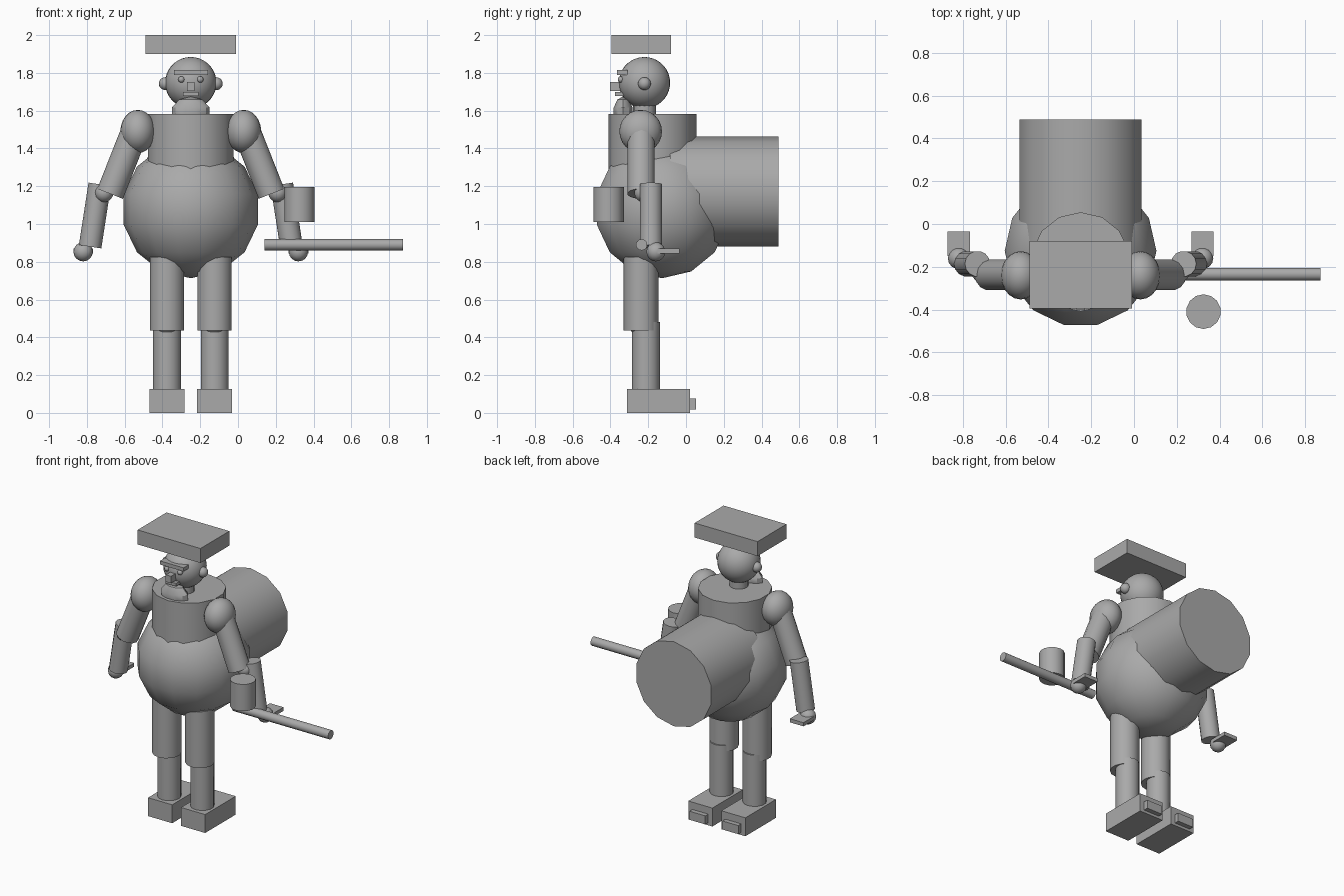
import bpy
from math import pi, radians
from mathutils import Vector

if "Cube" in bpy.data.objects:
    bpy.data.objects.remove(bpy.data.objects["Cube"], do_unlink=True)

grey = bpy.data.materials.new("plain_grey")
grey.use_nodes = True
COLOUR = (0.4, 0.4, 0.4, 1)
grey.diffuse_color = COLOUR
grey.node_tree.nodes["Principled BSDF"].inputs["Base Color"].default_value = COLOUR

MID = -0.25   # symmetry plane of the figure


def finish(name, smooth=True):
    ob = bpy.context.object
    ob.name = name
    ob.data.materials.append(grey)
    bpy.ops.object.transform_apply(location=False, rotation=True, scale=True)
    if smooth:
        bpy.ops.object.shade_smooth_by_angle(angle=radians(35))
    return ob


def box(name, low, high):
    low, high = Vector(low), Vector(high)
    bpy.ops.mesh.primitive_cube_add(size=1, location=(low + high) / 2)
    bpy.context.object.scale = high - low
    return finish(name, False)


def ball(name, centre, radii, segments=24, rings=14):
    bpy.ops.mesh.primitive_uv_sphere_add(segments=segments, ring_count=rings, location=centre)
    ob = bpy.context.object
    ob.scale = radii if isinstance(radii, tuple) else (radii,) * 3
    # put a vertex of each ring on the y axis
    ob.rotation_euler.z = pi / 2
    if isinstance(radii, tuple):
        ob.scale = (radii[1], radii[0], radii[2])
    return finish(name)


def rod(name, start, end, radius, sides=14):
    start, end = Vector(start), Vector(end)
    axis = end - start
    bpy.ops.mesh.primitive_cylinder_add(vertices=sides, radius=radius, depth=axis.length,
                                        location=(start + end) / 2)
    bpy.context.object.rotation_euler = axis.to_track_quat('Z', 'Y').to_euler()
    return finish(name)


# Trunk and back barrel
ball("belly", (MID, -0.126, 1.077), 0.364, 14, 7)
rod("chest", (MID, -0.177, 1.25), (MID, -0.177, 1.582), 0.232)
rod("barrel", (MID, -0.085, 1.172), (MID, 0.49, 1.172), 0.292)
rod("neck", (MID, -0.22, 1.55), (MID, -0.22, 1.68), 0.06)

# Head and face
ball("head", (MID, -0.22, 1.748), 0.136, 28, 18)
box("hat", (MID - 0.24, -0.395, 1.9), (MID + 0.24, -0.08, 2.0))
box("brow", (MID - 0.09, -0.365, 1.79), (MID + 0.09, -0.31, 1.815))
box("nose", (MID - 0.02, -0.402, 1.704), (MID + 0.02, -0.33, 1.752))
box("mouth", (MID - 0.04, -0.375, 1.677), (MID + 0.04, -0.31, 1.698))
ball("beard", (MID, -0.333, 1.59), (0.105, 0.055, 0.085), 10, 5)

# Paired parts
for side, s in (("left", 1), ("right", -1)):
    def at(x, y, z):
        return (MID + s * x, y, z)

    def pair_box(name, x, half, y, z):
        box(f"{side}_{name}", (MID + s * x - half, y[0], z[0]), (MID + s * x + half, y[1], z[1]))

    ball(f"{side}_ear", at(0.135, -0.22, 1.743), 0.034, 16, 10)
    ball(f"{side}_eye", at(0.05, -0.345, 1.765), 0.017, 14, 8)

    ball(f"{side}_shoulder", at(0.28, -0.24, 1.49), (0.093, 0.113, 0.114), 20, 12)
    rod(f"{side}_upper_arm", at(0.285, -0.238, 1.52), at(0.427, -0.238, 1.16), 0.073)
    ball(f"{side}_elbow", at(0.46, -0.225, 1.165), 0.05, 14, 8)
    rod(f"{side}_forearm", at(0.482, -0.186, 1.21), at(0.533, -0.186, 0.88), 0.06)
    ball(f"{side}_hand", at(0.57, -0.16, 0.853), 0.051, 14, 8)
    pair_box("palm", 0.57, 0.052, (-0.15, -0.035), (0.845, 0.87))

    rod(f"{side}_thigh", at(0.126, -0.238, 0.437), at(0.126, -0.238, 0.825), 0.092)
    ball(f"{side}_knee", at(0.126, -0.238, 0.48), 0.072, 14, 8)
    rod(f"{side}_shin", at(0.126, -0.212, 0.1), at(0.126, -0.212, 0.48), 0.075)
    pair_box("foot", 0.126, 0.092, (-0.312, 0.021), (0, 0.127))
    pair_box("heel_tab", 0.126, 0.06, (0, 0.053), (0.018, 0.077))

# Carried items
rod("cup", (0.325, -0.41, 1.01), (0.325, -0.41, 1.195), 0.081)
rod("stick", (0.14, -0.235, 0.89), (0.873, -0.235, 0.89), 0.03)
